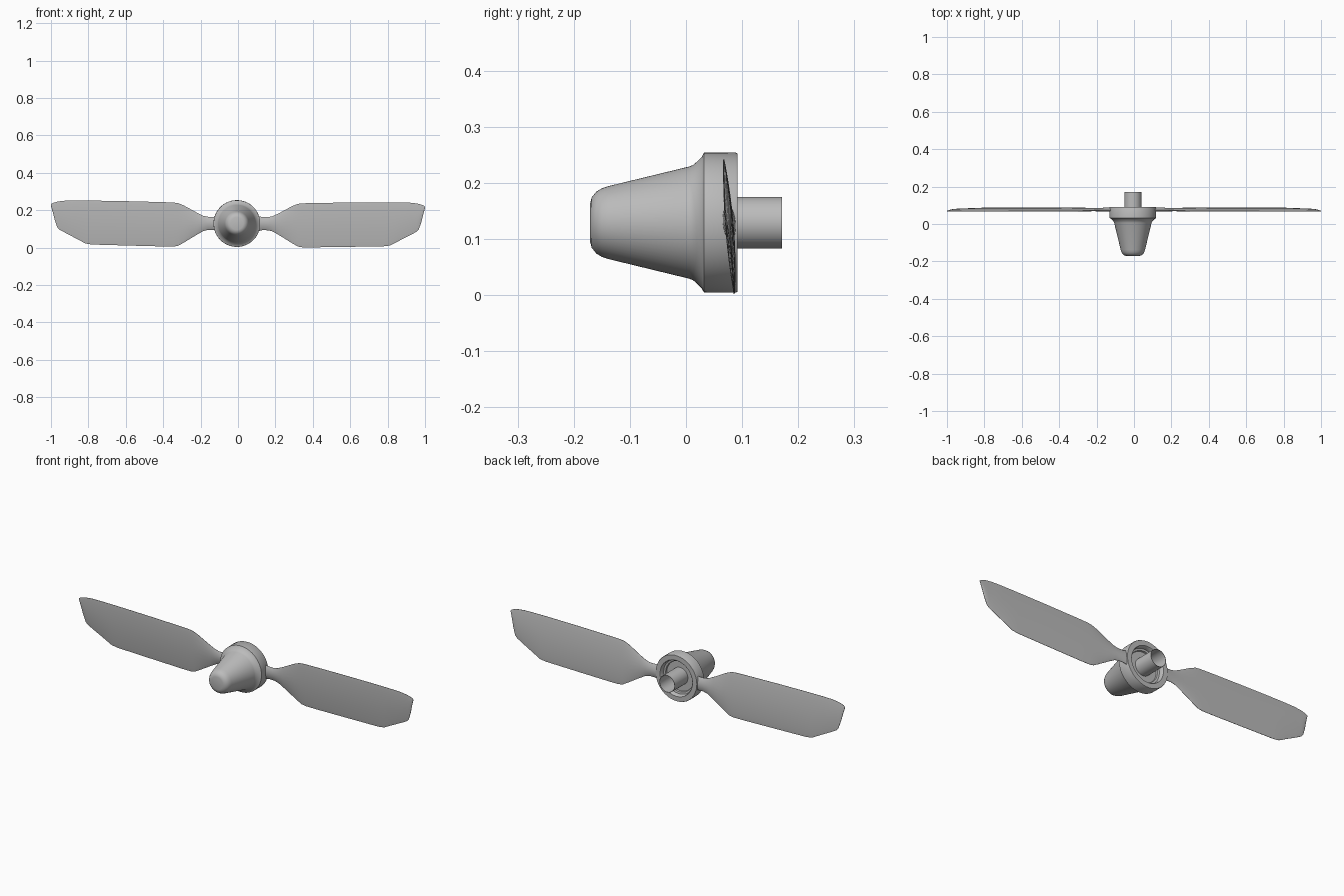
import bpy, bmesh, math
from mathutils import Matrix, Vector

if "Cube" in bpy.data.objects:
    bpy.data.objects.remove(bpy.data.objects["Cube"])

CX, CZ = -0.006, 0.129      # hub axis
TILT = -0.006               # slight roll of the blades

grey = bpy.data.materials.new("plain grey")
grey.diffuse_color = (0.5, 0.5, 0.5, 1)
grey.use_nodes = True
grey.node_tree.nodes["Principled BSDF"].inputs["Base Color"].default_value = grey.diffuse_color


def finish(name, bm, angle):
    bmesh.ops.recalc_face_normals(bm, faces=bm.faces)
    mesh = bpy.data.meshes.new(name)
    bm.to_mesh(mesh)
    bm.free()
    mesh.materials.append(grey)
    ob = bpy.data.objects.new(name, mesh)
    bpy.context.collection.objects.link(ob)
    bpy.ops.object.select_all(action='DESELECT')
    ob.select_set(True)
    bpy.context.view_layer.objects.active = ob
    bpy.ops.object.shade_smooth_by_angle(angle=math.radians(angle))
    return ob


def lathe(name, profile, steps=64):
    """Turn a (radius, y) profile about the hub axis."""
    bm = bmesh.new()
    vs = [bm.verts.new((CX + r, y, CZ)) for r, y in profile]
    es = [bm.edges.new(p) for p in zip(vs, vs[1:])]
    bmesh.ops.spin(bm, geom=vs + es, cent=(CX, 0, CZ), axis=(0, 1, 0),
                   angle=2 * math.pi, steps=steps)
    bmesh.ops.remove_doubles(bm, verts=bm.verts, dist=1e-5)
    return finish(name, bm, 40)


# Spinner: rounded nose, cone, flared rim, recessed back
lathe("spinner", [
    (0, -0.171), (0.034, -0.171), (0.045, -0.168), (0.055, -0.160),
    (0.061, -0.150), (0.065, -0.138), (0.1, 0.006), (0.103, 0.013),
    (0.109, 0.020), (0.117, 0.028), (0.121, 0.030), (0.1245, 0.032),
    (0.125, 0.088), (0.123, 0.092), (0.097, 0.092), (0.094, 0.089),
    (0.092, 0.068), (0.082, 0.066), (0.080, 0.058), (0, 0.058)])

# Hollow shaft
lathe("shaft", [(0.046, 0.05), (0.046, 0.171), (0.044, 0.171),
                (0.044, 0.062), (0, 0.062)], 48)

# Blade outline: x, top z, bottom z, half thickness
STATIONS = [
    (0.107, 0.170, 0.089, 0.011), (0.130, 0.164, 0.094, 0.010),
    (0.160, 0.164, 0.094, 0.009), (0.185, 0.169, 0.088, 0.008),
    (0.220, 0.186, 0.068, 0.0075), (0.290, 0.224, 0.025, 0.007),
    (0.320, 0.236, 0.008, 0.007), (0.345, 0.239, 0.004, 0.007),
    (0.400, 0.241, 0.004, 0.007), (0.600, 0.245, 0.008, 0.0065),
    (0.780, 0.247, 0.012, 0.006), (0.815, 0.247, 0.017, 0.006),
    (0.860, 0.247, 0.041, 0.0055), (0.920, 0.246, 0.072, 0.005),
    (0.955, 0.242, 0.091, 0.004), (0.967, 0.240, 0.104, 0.004),
    (0.980, 0.236, 0.142, 0.003), (0.992, 0.232, 0.190, 0.002),
    (1.000, 0.226, 0.218, 0.001)]
N = 12


def camber(z):
    """Pitch and camber: the top edge leans toward the front."""
    return 0.086 - 0.019 * (max(z, 0) / 0.25) ** 1.15


def blade(name, side):
    bm = bmesh.new()
    rings = []
    for x, top, bottom, half in STATIONS:
        front, back = [], []
        for i in range(N + 1):
            s = (1 - math.cos(math.pi * i / N)) / 2
            z = bottom + (top - bottom) * s
            t = 0.0008 + half * math.sin(math.pi * s) ** 0.8
            zz = z + TILT * x * side
            front.append(bm.verts.new((side * x, camber(z) - t, zz)))
            back.append(bm.verts.new((side * x, camber(z) + t, zz)))
        rings.append(front + back[::-1])
    for a, b in zip(rings, rings[1:]):
        for i in range(len(a)):
            j = (i + 1) % len(a)
            bm.faces.new((a[i], a[j], b[j], b[i]))
    bm.faces.new(rings[0])
    bm.faces.new(rings[-1])
    return finish(name, bm, 50)


blade("right_blade", 1)
blade("left_blade", -1)
